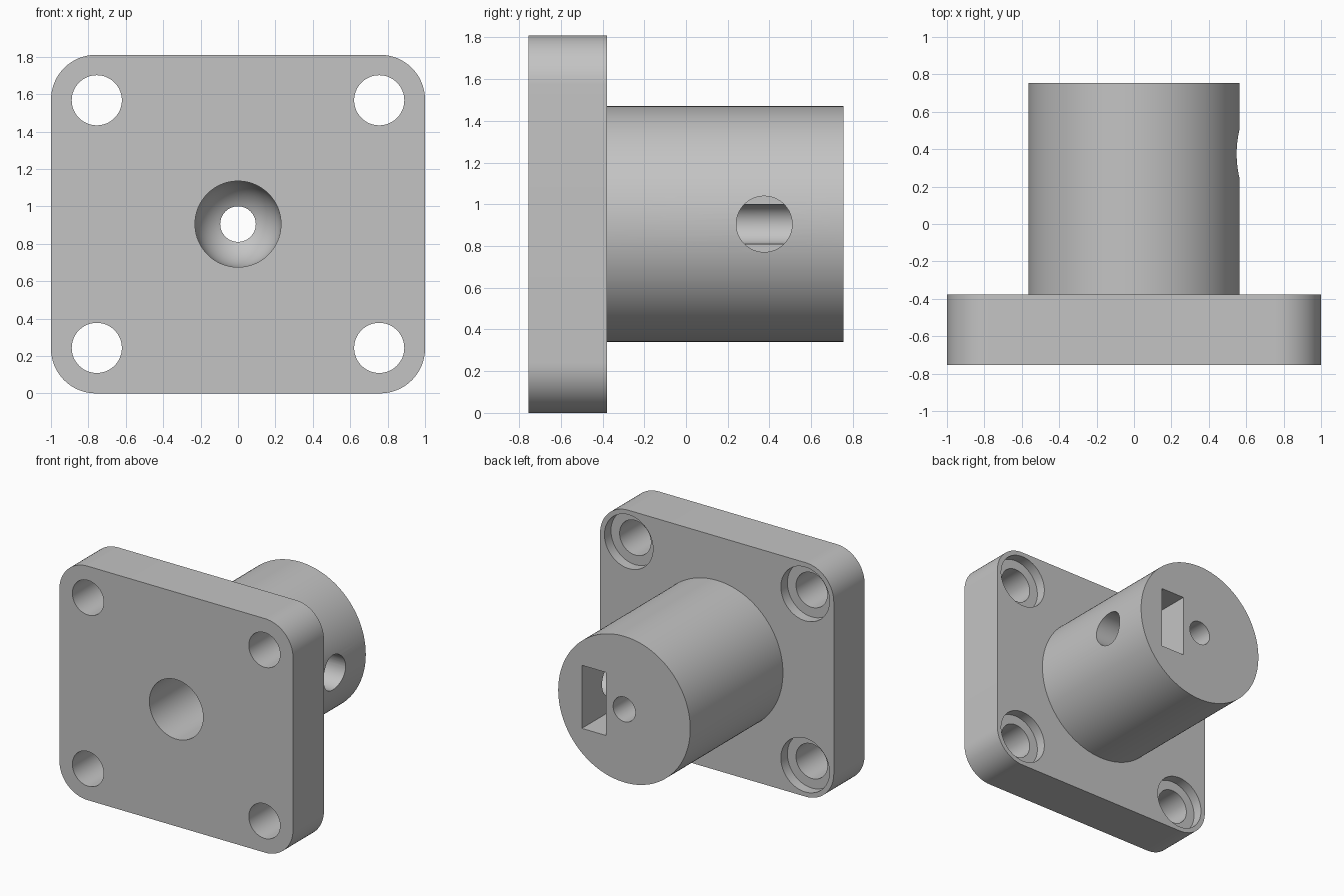
import bpy, bmesh, math
from mathutils import Matrix, Vector

cube = bpy.data.objects.get("Cube")
if cube:
    bpy.data.objects.remove(cube, do_unlink=True)

WIDTH, HEIGHT = 2.0, 1.81
MID = HEIGHT / 2
FRONT, STEP, BACK = -0.755, -0.378, 0.755

grey = bpy.data.materials.new("plain grey")
grey.use_nodes = True
colour = (0.55, 0.55, 0.55, 1)
grey.diffuse_color = colour
grey.node_tree.nodes["Principled BSDF"].inputs["Base Color"].default_value = colour


def make_object(name, bm):
    bmesh.ops.recalc_face_normals(bm, faces=bm.faces)
    mesh = bpy.data.meshes.new(name)
    bm.to_mesh(mesh)
    bm.free()
    mesh.materials.append(grey)
    obj = bpy.data.objects.new(name, mesh)
    bpy.context.collection.objects.link(obj)
    return obj


def lathe(name, profile, x=0, z=MID, steps=96):
    """Revolve (radius, y) points around an axis parallel to y."""
    bm = bmesh.new()
    points = [(0, profile[0][1])] + profile + [(0, profile[-1][1])]
    verts = [bm.verts.new((x + r, y, z)) for r, y in points]
    edges = [bm.edges.new(pair) for pair in zip(verts, verts[1:])]
    bmesh.ops.spin(bm, geom=verts + edges, cent=(x, 0, z), axis=(0, 1, 0),
                   angle=math.tau, steps=steps)
    bmesh.ops.remove_doubles(bm, verts=bm.verts, dist=1e-5)
    return make_object(name, bm)


def combine(target, other, operation):
    bpy.context.view_layer.objects.active = target
    mod = target.modifiers.new(operation.lower(), "BOOLEAN")
    mod.operation, mod.solver, mod.object = operation, "EXACT", other
    bpy.ops.object.modifier_apply(modifier=mod.name)
    bpy.data.objects.remove(other, do_unlink=True)


# Flange plate with rounded corners
bm = bmesh.new()
radius, arc = 0.24, 16
outline = []
for quarter, (sx, sz) in enumerate([(1, 1), (-1, 1), (-1, -1), (1, -1)]):
    for i in range(arc + 1):
        a = (quarter + i / arc) * math.pi / 2
        outline.append(bm.verts.new((sx * (WIDTH / 2 - radius) + radius * math.cos(a), FRONT,
                                     MID + sz * (MID - radius) + radius * math.sin(a))))
face = bm.faces.new(outline)
extruded = bmesh.ops.extrude_face_region(bm, geom=[face], use_keep_orig=True)["geom"]
bmesh.ops.translate(bm, vec=(0, STEP - FRONT, 0),
                    verts=[v for v in extruded if isinstance(v, bmesh.types.BMVert)])
body = make_object("flanged_hub", bm)

# Round hub, sunk into the plate
combine(body, lathe("hub", [(0.565, STEP - 0.1), (0.565, BACK)], steps=128), "UNION")

# Round-bottomed front bore that narrows to a through hole
big, small, centre = 0.23, 0.095, -0.2
profile = [(big, FRONT - 0.1)]
end = math.acos(small / big)
for i in range(15):
    a = end * i / 14
    profile.append((big * math.cos(a), centre + big * math.sin(a)))
profile.append((small, BACK + 0.1))
combine(body, lathe("bore_cutter", profile), "DIFFERENCE")

# Corner bolt holes, counterbored from behind
for x in (-0.755, 0.755):
    for z in (-0.662, 0.662):
        hole = [(0.134, FRONT - 0.1), (0.134, STEP - 0.08),
                (0.208, STEP - 0.08), (0.208, STEP + 0.05)]
        combine(body, lathe("bolt_cutter", hole, x, MID + z, 64), "DIFFERENCE")

# Rectangular nut slot in the back of the hub
bm = bmesh.new()
bmesh.ops.create_cube(bm, size=1, matrix=Matrix.Translation((0.26, 0.48, MID))
                      @ Matrix.Diagonal(Vector((0.205, 0.7, 0.488, 1))))
combine(body, make_object("slot_cutter", bm), "DIFFERENCE")

# Set screw hole from the side to the centre
bm = bmesh.new()
bmesh.ops.create_cone(bm, cap_ends=True, segments=64, radius1=0.134, radius2=0.134, depth=0.8,
                      matrix=Matrix.Translation((0.4, 0.375, MID))
                      @ Matrix.Rotation(math.pi / 2, 4, "Y"))
combine(body, make_object("screw_cutter", bm), "DIFFERENCE")

# Smooth round walls, sharp rims
bpy.ops.object.select_all(action="DESELECT")
body.select_set(True)
bpy.context.view_layer.objects.active = body
bpy.ops.object.shade_smooth_by_angle(angle=math.radians(30))
